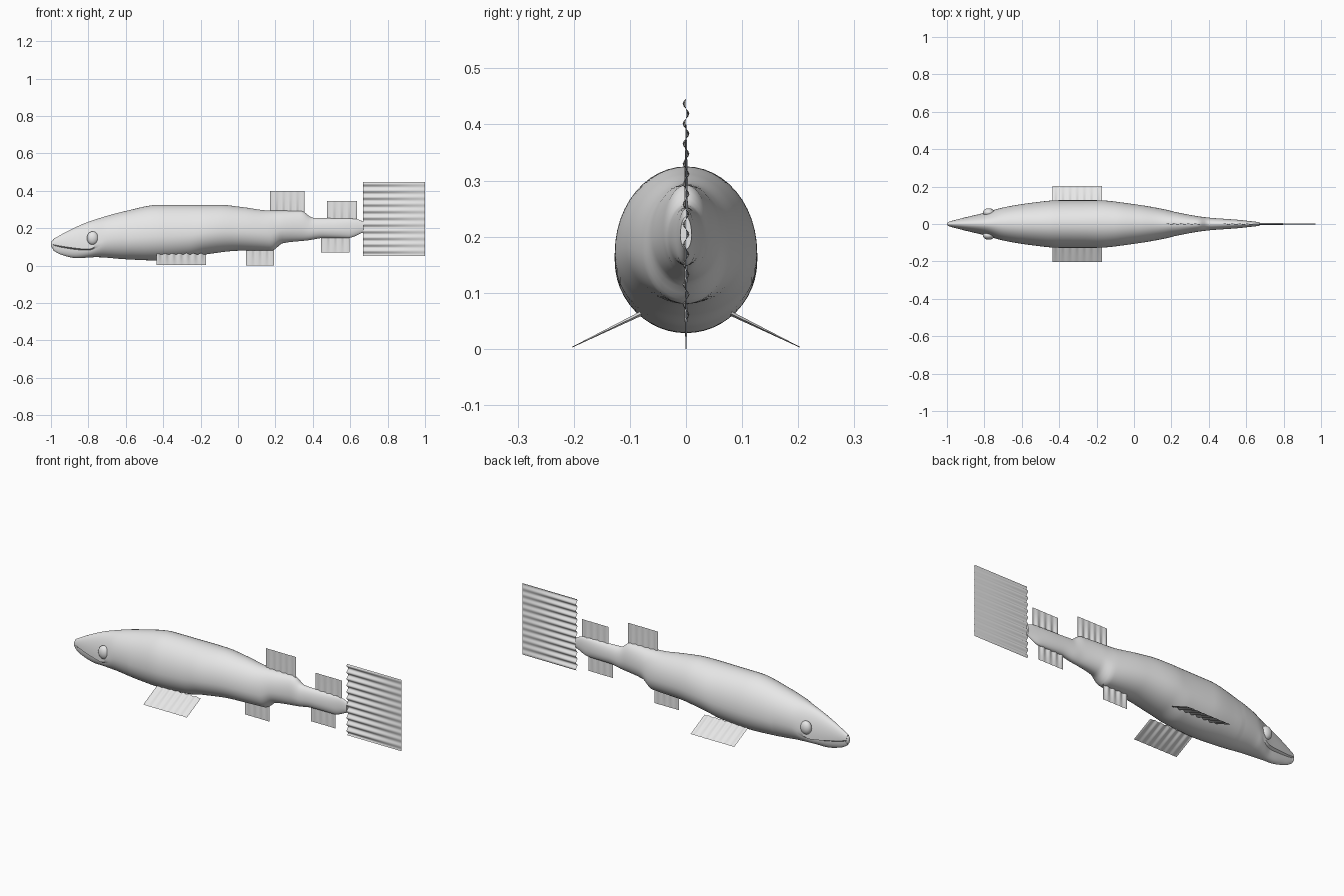
import bpy
import math
from mathutils import Vector

cube = bpy.data.objects.get("Cube")
if cube:
    bpy.data.objects.remove(cube, do_unlink=True)

grey = bpy.data.materials.new("pale grey")
grey.use_nodes = True
grey.diffuse_color = (0.8, 0.8, 0.8, 1)
grey.node_tree.nodes["Principled BSDF"].inputs["Base Color"].default_value = grey.diffuse_color


def grid_object(name, rows, closed=False):
    """Skin rows of points into one smooth surface; closed rows become capped rings."""
    n = len(rows[0])
    faces = []
    for i in range(len(rows) - 1):
        for j in range(n if closed else n - 1):
            k = (j + 1) % n
            faces.append((i * n + j, i * n + k, (i + 1) * n + k, (i + 1) * n + j))
    if closed:
        last = (len(rows) - 1) * n
        faces.append(tuple(reversed(range(n))))
        faces.append(tuple(range(last, last + n)))
    mesh = bpy.data.meshes.new(name)
    mesh.from_pydata([p for row in rows for p in row], [], faces)
    mesh.materials.append(grey)
    obj = bpy.data.objects.new(name, mesh)
    bpy.context.collection.objects.link(obj)
    finish(obj)
    return obj


def finish(obj, angle=40):
    bpy.ops.object.select_all(action='DESELECT')
    obj.select_set(True)
    bpy.context.view_layer.objects.active = obj
    bpy.ops.object.shade_smooth_by_angle(angle=math.radians(angle))


def slope(pts, i):
    """Monotone tangent, so that steps in a profile do not overshoot."""
    if i == 0 or i == len(pts) - 1:
        a, b = (pts[0], pts[1]) if i == 0 else (pts[-2], pts[-1])
        return (b[1] - a[1]) / (b[0] - a[0])
    left = (pts[i][1] - pts[i - 1][1]) / (pts[i][0] - pts[i - 1][0])
    right = (pts[i + 1][1] - pts[i][1]) / (pts[i + 1][0] - pts[i][0])
    return 2 * left * right / (left + right) if left * right > 0 else 0


def curve_at(pts, x):
    for i in range(len(pts) - 1):
        (xa, a), (xb, b) = pts[i], pts[i + 1]
        if x <= xb or i == len(pts) - 2:
            h = xb - xa
            t = min(max((x - xa) / h, 0), 1)
            ease = t * t * (3 - 2 * t)
            return (a + (b - a) * ease + h * slope(pts, i) * t * (1 - t) ** 2
                    - h * slope(pts, i + 1) * t * t * (1 - t))


# Body outline: back, belly and half width along the length
BACK = [(-1, .135), (-.9, .19), (-.8, .234), (-.6, .292), (-.42, .325), (-.1, .325), (.03, .312),
        (.16, .295), (.34, .292), (.4, .256), (.63, .25), (.67, .235)]
BELLY = [(-1, .09), (-.95, .06), (-.86, .04), (-.76, .045), (-.6, .034), (-.45, .028), (-.26, .04),
         (-.17, .06), (.02, .08), (.18, .08), (.24, .12), (.38, .136), (.46, .148), (.59, .148),
         (.67, .178)]
WIDTH = [(-1, .01), (-.9, .036), (-.8, .06), (-.7, .088), (-.55, .113), (-.4, .127), (-.2, .127),
         (0, .106), (.17, .077), (.23, .062), (.4, .034), (.55, .023), (.67, .01)]
MOUTH = [(-1, .115), (-.92, .1), (-.8, .088), (-.7, .14), (-.6, .15)]


def body_ring(x, sides=48):
    top, low, wide = (curve_at(c, x) for c in (BACK, BELLY, WIDTH))
    # The jaw is tucked in under the lip, and the tuck fades out behind the eye
    tuck = min(max((-.74 - x) / .08, 0), 1)
    mid = low + (top - low) * .43
    if x < -.6:
        mid = curve_at(MOUTH, x)
    ring = []
    for i in range(sides):
        a = 2 * math.pi * i / sides
        c, s = math.cos(a), math.sin(a)
        z = mid + s * (top - mid if s >= 0 else mid - low)
        y = wide * c * (1 - .3 * tuck if s < -.01 else 1)
        ring.append((x, y, z))
    return ring


count = 130
grid_object("body", [body_ring(-.99 + 1.66 * i / count) for i in range(count + 1)], closed=True)


def ellipsoid(name, centre, size):
    bpy.ops.mesh.primitive_uv_sphere_add(segments=28, ring_count=16, location=centre)
    obj = bpy.context.object
    obj.name = name
    obj.scale = size
    obj.data.materials.append(grey)
    finish(obj, 60)


ellipsoid("snout_tip", (-.988, 0, .113), (.012, .012, .023))
for side, name in ((1, "left"), (-1, "right")):
    ellipsoid(name + "_eye", (-.777, side * .061, .147), (.031, .023, .036))


def fin(name, root, along, out, normal, ripples, depth=.004):
    """Thin rectangular fin whose rays are deep at the root and fade to the edge."""
    root, along, out, normal = (Vector(v) for v in (root, along, out, normal))
    steps = ripples * 8
    rows = []
    for i in range(steps + 1):
        u = i / steps
        wave = depth * math.sin(2 * math.pi * ripples * u)
        rows.append([root + along * u + out * v + normal * wave * (1 - .85 * v)
                     for v in (0, .25, .5, .75, 1)])
    grid_object(name, rows)


# Fins on the centre line
SIDE = (0, 1, 0)
fin("front_dorsal_fin", (.17, 0, .27), (.185, 0, 0), (0, 0, .13), SIDE, 5)
fin("rear_dorsal_fin", (.475, 0, .235), (.16, 0, 0), (0, 0, .11), SIDE, 4)
fin("front_anal_fin", (.043, 0, .1), (.15, 0, 0), (0, 0, -.1), SIDE, 4)
fin("rear_anal_fin", (.445, 0, .17), (.152, 0, 0), (0, 0, -.1), SIDE, 4)
fin("tail_fin", (.668, 0, .052), (0, 0, .394), (.332, 0, 0), SIDE, 11, .006)

# Paired fins slanting down from the belly
for side, name in ((1, "left"), (-1, "right")):
    fin(name + "_pectoral_fin", (-.437, side * .08, .063), (.267, 0, 0),
        (0, side * .123, -.06), (0, side * .44, .9), 7)
